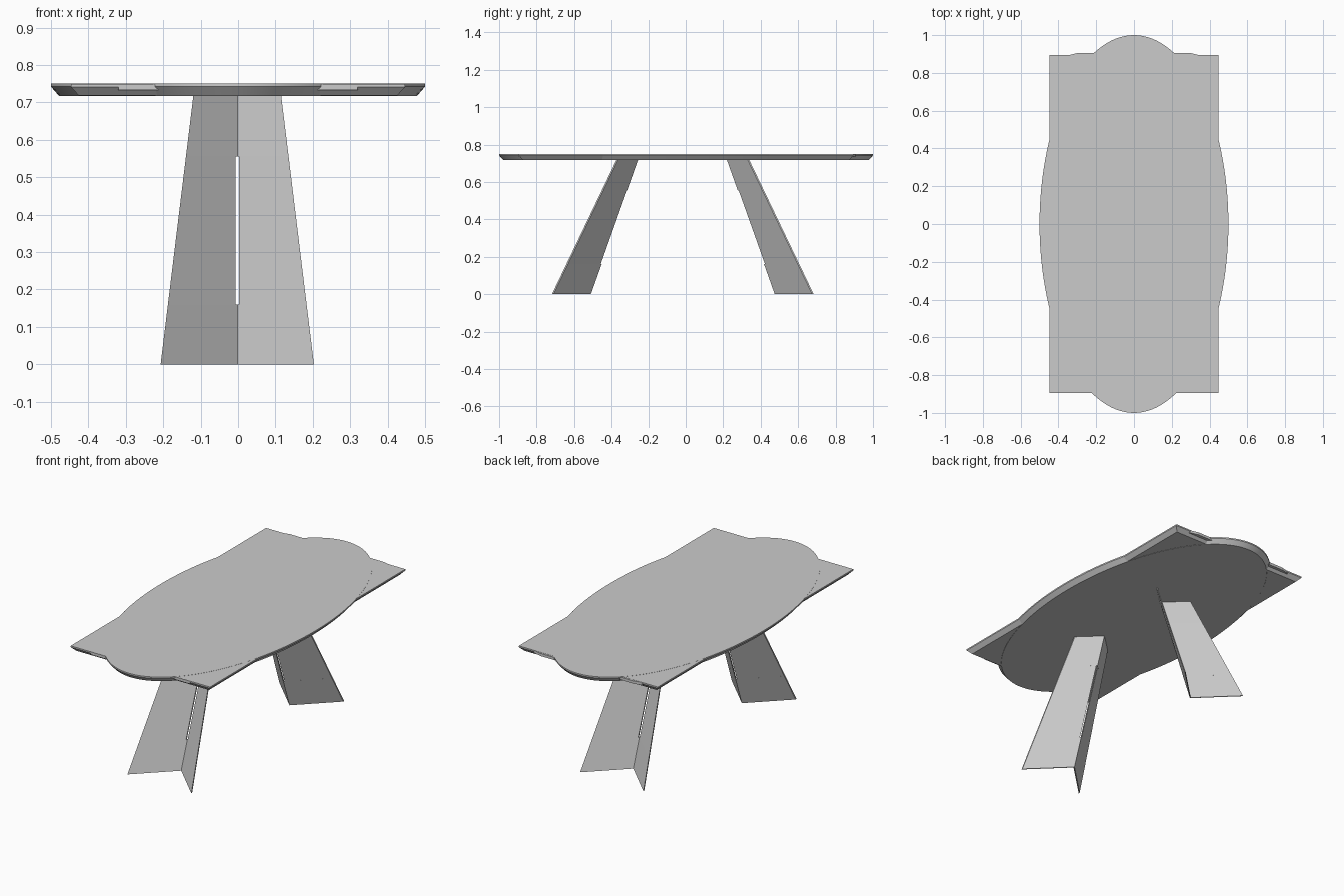
import bpy, bmesh, math

if "Cube" in bpy.data.objects:
    bpy.data.objects.remove(bpy.data.objects["Cube"])


def finish(bm, name):
    bmesh.ops.recalc_face_normals(bm, faces=bm.faces)
    mesh = bpy.data.meshes.new(name)
    bm.to_mesh(mesh)
    bm.free()
    ob = bpy.data.objects.new(name, mesh)
    bpy.context.collection.objects.link(ob)
    return ob


def loft(bm, rings):
    """Skin closed rings of equal length and cap both ends."""
    rows = [[bm.verts.new(p) for p in r] for r in rings]
    n = len(rows[0])
    for a, b in zip(rows, rows[1:]):
        for i in range(n):
            j = (i + 1) % n
            bm.faces.new((a[i], a[j], b[j], b[i]))
    bm.faces.new(rows[0])
    bm.faces.new(rows[-1])


def ellipse(rx, ry, z, n=128):
    return [(rx * math.cos(2 * math.pi * i / n), ry * math.sin(2 * math.pi * i / n), z)
            for i in range(n)]


def rectangle(rx, ry, z):
    return [(-rx, -ry, z), (rx, -ry, z), (rx, ry, z), (-rx, ry, z)]


def slab(name, outline, rx, ry, top, bottom):
    """Table top with a thin upright rim and an undercut lower edge."""
    bm = bmesh.new()
    loft(bm, [outline(rx - 0.022, ry - 0.022, bottom),
              outline(rx, ry, top - 0.008),
              outline(rx, ry, top)])
    return finish(bm, name)


# Oval and rectangular table tops, overlaid
oval = slab("oval_top", ellipse, 0.5, 1.0, 0.75, 0.717)
slab("rectangular_top", rectangle, 0.447, 0.895, 0.7493, 0.718)

# Shallow end lip of the rectangular top
bm = bmesh.new()
lip = [(-0.32, -0.8955), (0.32, -0.8955), (0.35, 0.893), (0.30, 0.905),
       (-0.30, 0.905), (-0.35, 0.893)]
loft(bm, [[(x, y, z) for x, y in lip] for z in (0.733, 0.7485)])
finish(bm, "end_lip")


# Folded-plate leg: two splayed wings with a slit along the fold
def leg(name, side, fold_low, fold_high):
    bm = bmesh.new()
    top, thick = 0.722, 0.008
    levels = [(0, 0), (0.16, 0), (0.16, 0.005), (0.555, 0.005), (0.555, 0), (top, 0)]
    for s in (-1, 1):
        rings = []
        for z, gap in levels:
            t = z / top
            width = 0.205 + (0.117 - 0.205) * t
            depth = 0.208 + (0.119 - 0.208) * t
            fold = fold_low + (fold_high - fold_low) * t
            inner = fold + gap * depth / width
            rings.append([(s * gap - 0.002, side * inner, z),
                          (s * width - 0.002, side * (fold + depth - thick), z),
                          (s * width - 0.002, side * (fold + depth), z),
                          (s * gap - 0.002, side * (inner + thick), z)])
        loft(bm, rings)
    return finish(bm, name)


leg("front_leg", -1, 0.51, 0.253)
leg("back_leg", 1, 0.475, 0.218)

# Smooth the oval rim while keeping its crisp edges
bpy.ops.object.select_all(action='DESELECT')
oval.select_set(True)
bpy.context.view_layer.objects.active = oval
bpy.ops.object.shade_smooth_by_angle(angle=math.radians(30))
